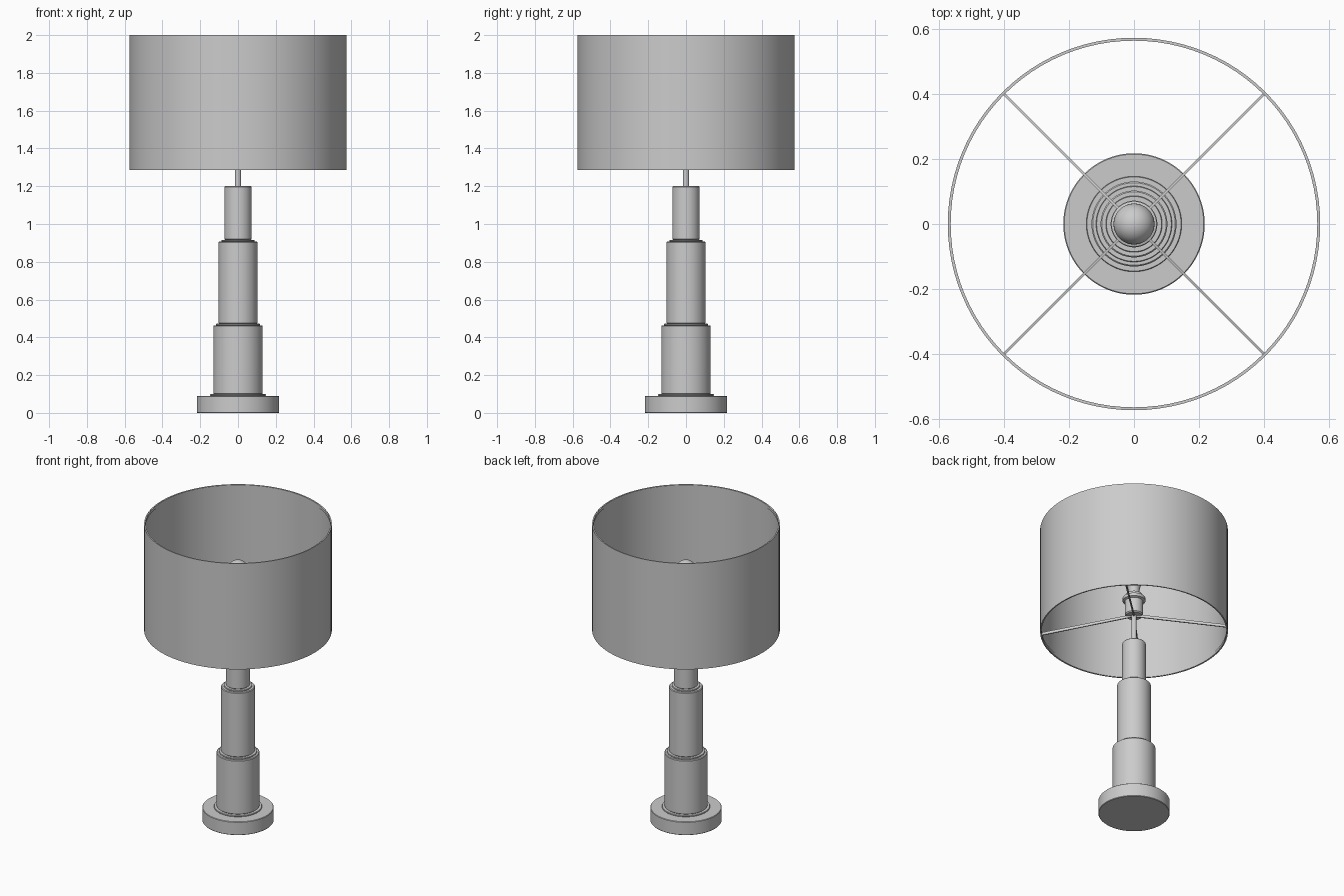
import bpy, bmesh, math

if "Cube" in bpy.data.objects:
    bpy.data.objects.remove(bpy.data.objects["Cube"])

SEG = 96


def finish(bm, name, smooth=True):
    bmesh.ops.recalc_face_normals(bm, faces=bm.faces)
    mesh = bpy.data.meshes.new(name)
    bm.to_mesh(mesh)
    bm.free()
    ob = bpy.data.objects.new(name, mesh)
    bpy.context.collection.objects.link(ob)
    if smooth:
        bpy.ops.object.select_all(action='DESELECT')
        ob.select_set(True)
        bpy.context.view_layer.objects.active = ob
        bpy.ops.object.shade_smooth_by_angle(angle=math.radians(35))
    return ob


def lathe(name, profile, closed=False):
    """Spin an (r, z) profile around the z axis."""
    bm = bmesh.new()
    verts = [bm.verts.new((r, 0, z)) for r, z in profile]
    pairs = list(zip(verts, verts[1:]))
    if closed:
        pairs.append((verts[-1], verts[0]))
    edges = [bm.edges.new(p) for p in pairs]
    bmesh.ops.spin(bm, geom=verts + edges, axis=(0, 0, 1), cent=(0, 0, 0),
                   steps=SEG, angle=math.tau, use_duplicate=False)
    bmesh.ops.remove_doubles(bm, verts=bm.verts, dist=1e-5)
    return finish(bm, name)


def cylinder(name, r, z0, z1, bevel=0.003):
    b = bevel
    return lathe(name, [(0, z0), (r - b, z0), (r, z0 + b), (r, z1 - b), (r - b, z1), (0, z1)])


# Foot and stepped column, each tier sitting on a thin collar
cylinder("foot", 0.218, 0, 0.09)
tiers = [("lower", 0.147, 0.131, 0.09, 0.463),
         ("middle", 0.117, 0.103, 0.463, 0.907),
         ("upper", 0.087, 0.072, 0.907, 1.20)]
for label, collar_r, body_r, z0, z1 in tiers:
    cylinder(label + "_collar", collar_r, z0, z0 + 0.009, 0.002)
    cylinder(label + "_column", body_r, z0 + 0.009, z1, 0.004)

# Stem, bulb holder and bulb
cylinder("stem", 0.016, 1.20, 1.42, 0.001)
lathe("bulb_holder", [(0, 1.395), (0.05, 1.395), (0.056, 1.402), (0.056, 1.495),
                      (0.07, 1.50), (0.07, 1.52), (0.056, 1.525), (0.05, 1.545), (0, 1.545)])
zc, R = 1.69, 0.063
bulb = [(0, 1.535), (0.033, 1.535), (0.033, 1.57), (0.037, 1.595), (0.046, 1.625)]
bulb += [(R * math.cos(a), zc + R * math.sin(a))
         for a in (math.radians(-36 + 126 * i / 14) for i in range(14))]
lathe("bulb", bulb + [(0, zc + R)])

# Open drum shade with a stiffening ring at each rim
lathe("shade", [(0.574, 1.285), (0.574, 2.0), (0.569, 2.0), (0.569, 1.285)], closed=True)
for label, z in (("bottom", 1.286), ("top", 1.981)):
    lathe(label + "_shade_ring",
          [(0.5695, z), (0.5695, z + 0.018), (0.565, z + 0.018), (0.565, z)], closed=True)

# Four flat spokes sloping from the bulb holder down to the bottom ring
bm = bmesh.new()
w, h = 0.004, 0.018
for k in range(4):
    a = math.radians(45 + 90 * k)
    c, s = math.cos(a), math.sin(a)
    ends = [[bm.verts.new((r * c - o * s, r * s + o * c, z + dz))
             for o, dz in ((-w, 0), (w, 0), (w, h), (-w, h))]
            for r, z in ((0.01, 1.388), (0.568, 1.287))]
    for ring in ends:
        bm.faces.new(ring)
    for i in range(4):
        j = (i + 1) % 4
        bm.faces.new((ends[0][i], ends[0][j], ends[1][j], ends[1][i]))
finish(bm, "shade_spokes", smooth=False)
